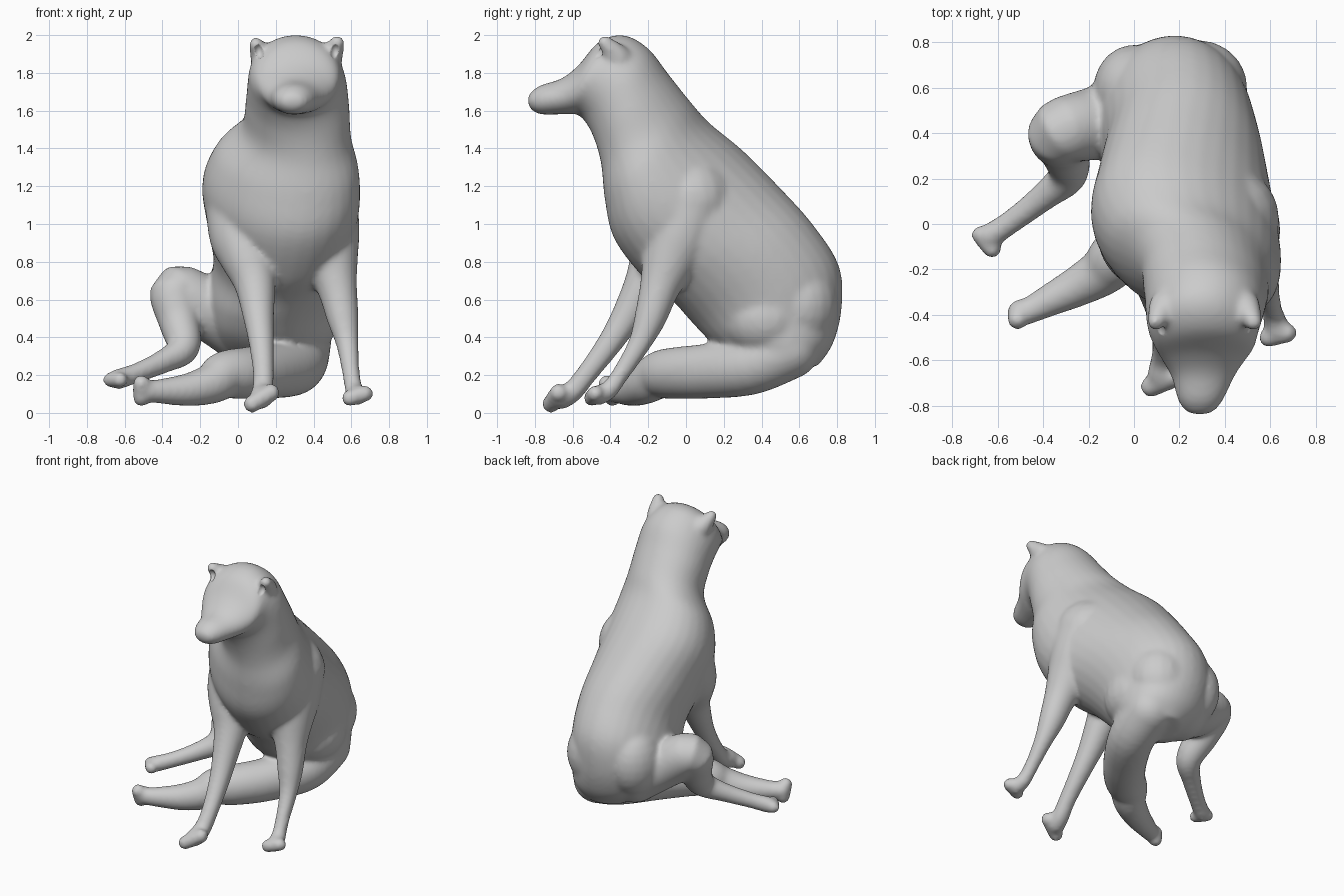
import bpy, bmesh, math
from mathutils import Vector, Matrix

SEG = 32


def spline(rows, steps=5):
    """Catmull-Rom through rows of numbers."""
    out = []
    for i in range(len(rows) - 1):
        p = [rows[max(0, min(len(rows) - 1, i + k))] for k in (-1, 0, 1, 2)]
        for s in range(steps):
            t = s / steps
            out.append([0.5 * (2 * b + (c - a) * t + (2 * a - 5 * b + 4 * c - d) * t * t
                               + (3 * b - a - 3 * c + d) * t ** 3) for a, b, c, d in zip(*p)])
    out.append(list(rows[-1]))
    return out


def loft(bm, rings):
    """Skin a list of (centre, u, v) ellipses and close both ends."""
    loops = []
    for c, u, v in rings:
        loops.append([bm.verts.new(c + u * math.cos(2 * math.pi * k / SEG) + v * math.sin(2 * math.pi * k / SEG))
                      for k in range(SEG)])
    for a, b in zip(loops, loops[1:]):
        for k in range(SEG):
            n = (k + 1) % SEG
            bm.faces.new((a[k], a[n], b[n], b[k]))
    bm.faces.new(loops[0][::-1])
    bm.faces.new(loops[-1])


def trunk(bm, rows, skews):
    """Rows: back y,z / front y,z / left x / right x; skew leans the chest sideways."""
    rows = [(*r, skews.get(i, 0)) for i, r in enumerate(rows)]
    rings = []
    for by, bz, fy, fz, xl, xr, sk in spline(rows):
        c = Vector(((xl + xr) / 2, (by + fy) / 2, (bz + fz) / 2))
        u = math.sqrt(max(((xr - xl) / 2) ** 2 - sk * sk, 0.0001))
        rings.append((c, Vector((u, 0, 0)), Vector((-sk, (by - fy) / 2, (bz - fz) / 2))))
    loft(bm, rings)


def limb(bm, rows):
    """Rows: x, y, z, radius; ends are rounded with balls."""
    pts = spline(rows)
    rings, u = [], Vector((1, 0.3, 0.2))
    for i, p in enumerate(pts):
        t = (Vector(pts[min(i + 1, len(pts) - 1)][:3]) - Vector(pts[max(i - 1, 0)][:3])).normalized()
        u = (u - t * u.dot(t)).normalized()
        rings.append((Vector(p[:3]), u * p[3], t.cross(u) * p[3]))
    loft(bm, rings)
    for p in (pts[0], pts[-1]):
        ball(bm, p[:3], (p[3],) * 3)


def ball(bm, loc, size):
    m = Matrix.Translation(loc) @ Matrix.Diagonal((*size, 1))
    bmesh.ops.create_uvsphere(bm, u_segments=20, v_segments=12, radius=1, matrix=m)


def toes(bm, centre, side, r):
    for k in (-1, -0.33, 0.33, 1):
        ball(bm, Vector(centre) + Vector(side) * k, (r, r, r))


def to_object(bm, name):
    bmesh.ops.recalc_face_normals(bm, faces=bm.faces)
    me = bpy.data.meshes.new(name)
    bm.to_mesh(me)
    bm.free()
    me.shade_smooth()
    ob = bpy.data.objects.new(name, me)
    bpy.context.collection.objects.link(ob)
    return ob


bm = bmesh.new()

# rump, belly, chest, neck, head and snout
trunk(bm, [
    (0.70, 0.25, 0.45, 0.20, 0.12, 0.36),
    (0.78, 0.37, 0.30, 0.27, -0.05, 0.48),
    (0.825, 0.56, 0.14, 0.37, -0.14, 0.50),
    (0.81, 0.78, 0.03, 0.48, -0.16, 0.53),
    (0.67, 1.00, -0.07, 0.59, -0.13, 0.57),
    (0.49, 1.20, -0.22, 0.71, -0.16, 0.61),
    (0.30, 1.39, -0.38, 0.92, -0.19, 0.645),
    (0.13, 1.53, -0.43, 1.13, -0.12, 0.64),
    (0.03, 1.64, -0.45, 1.32, 0.015, 0.60),
    (-0.09, 1.79, -0.49, 1.46, 0.04, 0.59),
    (-0.20, 1.93, -0.54, 1.55, 0.05, 0.575),
    (-0.33, 2.00, -0.58, 1.58, 0.06, 0.55),
    (-0.46, 1.965, -0.61, 1.58, 0.09, 0.53),
    (-0.57, 1.84, -0.65, 1.58, 0.13, 0.48),
    (-0.66, 1.77, -0.69, 1.58, 0.165, 0.44),
    (-0.77, 1.735, -0.77, 1.58, 0.19, 0.395),
    (-0.82, 1.70, -0.815, 1.60, 0.22, 0.36),
    (-0.84, 1.67, -0.835, 1.63, 0.25, 0.33)],
    {4: 0.02, 5: 0.06, 6: 0.10, 7: 0.10, 8: 0.06, 9: 0.03})

# haunches
ball(bm, (0.0, 0.59, 0.58), (0.18, 0.20, 0.24))
ball(bm, (0.28, 0.60, 0.57), (0.22, 0.21, 0.24))
ball(bm, (0.32, 0.42, 0.50), (0.21, 0.24, 0.21))

# front legs
limb(bm, [(0.40, 0.02, 1.12, 0.24), (0.455, -0.04, 0.93, 0.195), (0.49, -0.09, 0.80, 0.15),
          (0.525, -0.14, 0.66, 0.107), (0.555, -0.19, 0.50, 0.085), (0.58, -0.25, 0.36, 0.06),
          (0.60, -0.35, 0.20, 0.047), (0.615, -0.41, 0.12, 0.05), (0.63, -0.46, 0.095, 0.055)])
toes(bm, (0.632, -0.49, 0.09), (0.042, 0.01, 0.012), 0.045)
limb(bm, [(0.05, 0.02, 1.12, 0.23), (0.03, -0.08, 0.94, 0.185), (0.055, -0.15, 0.82, 0.15),
          (0.09, -0.22, 0.68, 0.11), (0.11, -0.32, 0.50, 0.082), (0.125, -0.41, 0.36, 0.067),
          (0.135, -0.53, 0.20, 0.056), (0.13, -0.60, 0.115, 0.058), (0.12, -0.66, 0.08, 0.062)])
toes(bm, (0.125, -0.695, 0.077), (0.05, 0.02, 0.03), 0.049)

# right hind leg, folded flat under the body
limb(bm, [(0.33, 0.55, 0.34, 0.16), (0.30, 0.34, 0.25, 0.155), (0.16, 0.10, 0.22, 0.145),
          (0.03, -0.06, 0.21, 0.137), (-0.07, -0.14, 0.20, 0.127), (-0.14, -0.21, 0.155, 0.108),
          (-0.25, -0.275, 0.125, 0.09), (-0.37, -0.335, 0.115, 0.072),
          (-0.46, -0.38, 0.115, 0.06), (-0.50, -0.39, 0.12, 0.06)])
toes(bm, (-0.512, -0.405, 0.117), (0.0, -0.015, 0.038), 0.047)

# left hind leg, knee raised
limb(bm, [(0.05, 0.52, 0.45, 0.20), (-0.14, 0.45, 0.54, 0.165), (-0.325, 0.405, 0.64, 0.142),
          (-0.31, 0.33, 0.48, 0.11), (-0.29, 0.22, 0.345, 0.087), (-0.39, 0.125, 0.275, 0.064),
          (-0.54, 0.01, 0.21, 0.053), (-0.63, -0.05, 0.18, 0.056)])
toes(bm, (-0.65, -0.08, 0.175), (0.026, -0.032, 0.0), 0.042)

# ears
for base, tip in (((0.135, -0.36, 1.88), (0.095, -0.43, 1.95)), ((0.485, -0.36, 1.88), (0.525, -0.43, 1.96))):
    limb(bm, [(*base, 0.07), (*[(a + b) / 2 for a, b in zip(base, tip)], 0.058), (*tip, 0.04)])

dog = to_object(bm, "seated_dog")

# ear hollows
bm = bmesh.new()
for x in (0.11, 0.515):
    ball(bm, (x, -0.485, 1.915), (0.03, 0.05, 0.042))
cutter = to_object(bm, "ear_hollow_cutter")
cutter.hide_render = True
cutter.hide_viewport = True

# fuse the parts into one smooth skin
fuse = dog.modifiers.new("fuse", 'REMESH')
fuse.mode = 'VOXEL'
fuse.voxel_size = 0.014
fuse.use_smooth_shade = True
blend = dog.modifiers.new("blend", 'SMOOTH')
blend.factor = 0.5
blend.iterations = 12
cut = dog.modifiers.new("ear_hollows", 'BOOLEAN')
cut.operation = 'DIFFERENCE'
cut.object = cutter
soften = dog.modifiers.new("soften", 'SMOOTH')
soften.iterations = 3
